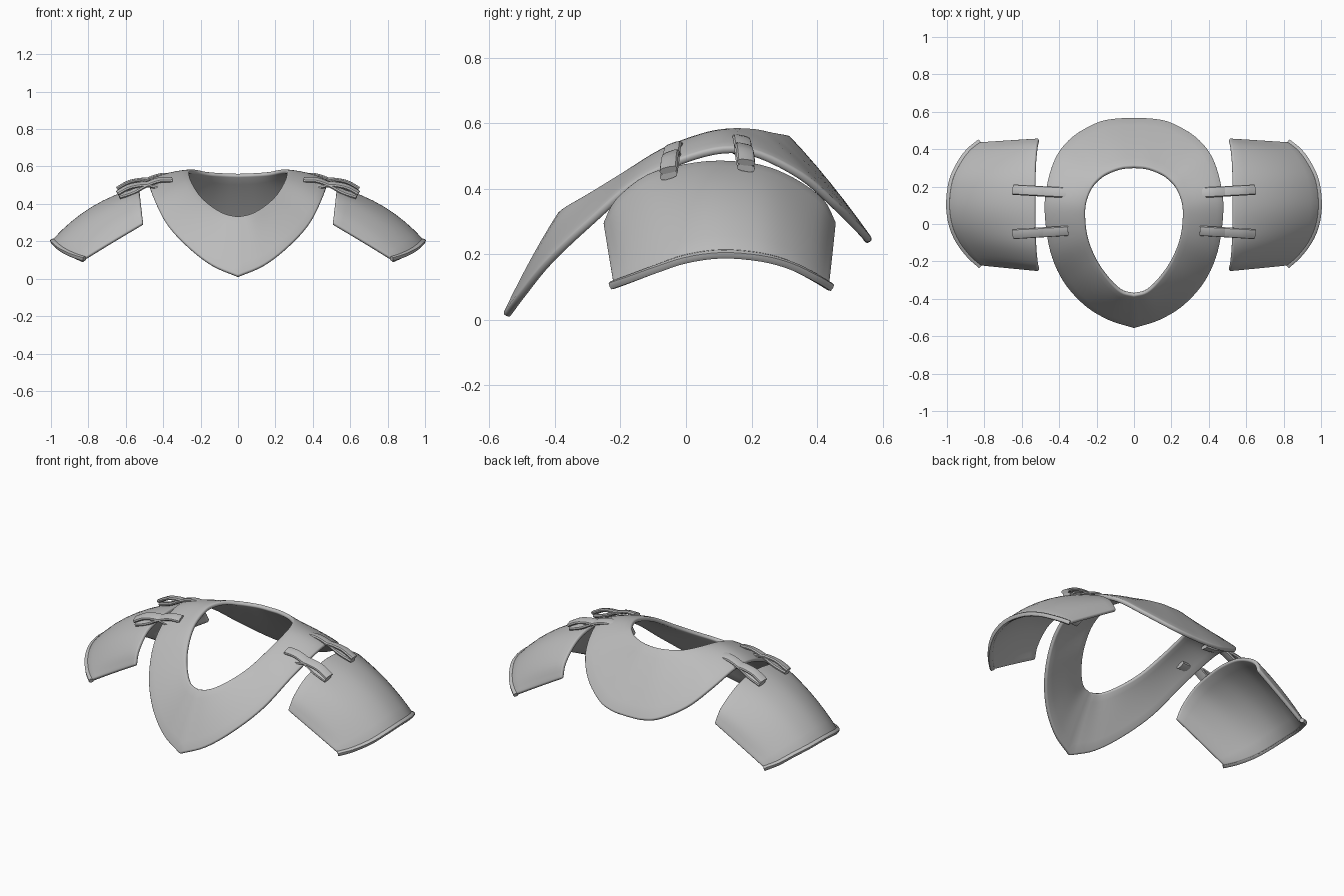
import bpy, bmesh, math
from mathutils import Vector

if "Cube" in bpy.data.objects:
    bpy.data.objects.remove(bpy.data.objects["Cube"])

grey = bpy.data.materials.new("plain grey")
grey.diffuse_color = (0.5, 0.5, 0.5, 1)
grey.use_nodes = True
grey.node_tree.nodes["Principled BSDF"].inputs["Base Color"].default_value = grey.diffuse_color


def spline(pts, n):
    """Smooth curve through pts, n steps per span, straight open ends."""
    p = [Vector(q) for q in pts]
    p = [2 * p[0] - p[1]] + p + [2 * p[-1] - p[-2]]
    out = []
    for i in range(1, len(p) - 2):
        a, b, c, d = p[i - 1:i + 3]
        for k in range(n):
            t = k / n
            out.append(0.5 * (2 * b + (c - a) * t + (2 * a - 5 * b + 4 * c - d) * t * t
                              + (3 * b - a - 3 * c + d) * t ** 3))
    return out + [p[-2]]


def finish(name, bm):
    me = bpy.data.meshes.new(name)
    bm.to_mesh(me)
    bm.free()
    me.materials.append(grey)
    ob = bpy.data.objects.new(name, me)
    bpy.context.collection.objects.link(ob)
    bpy.context.view_layer.objects.active = ob
    ob.select_set(True)
    bpy.ops.object.shade_smooth_by_angle(angle=math.radians(40))
    ob.select_set(False)
    mir = ob.modifiers.new("mirror", 'MIRROR')
    mir.merge_threshold = 0.002
    return ob


def shell(name, rows, thickness):
    """Curved sheet through rows of points, thickened below with a rounded rim."""
    bm = bmesh.new()
    vs = [[bm.verts.new(p) for p in r] for r in rows]
    for r, s in zip(vs, vs[1:]):
        for i in range(len(r) - 1):
            bm.faces.new((r[i], r[i + 1], s[i + 1], s[i]))
    bm.normal_update()
    if sum(f.normal.z * f.calc_area() for f in bm.faces) < 0:
        bmesh.ops.reverse_faces(bm, faces=bm.faces)
    ob = finish(name, bm)
    sol = ob.modifiers.new("thickness", 'SOLIDIFY')
    sol.thickness, sol.offset = thickness, -1
    bev = ob.modifiers.new("rim", 'BEVEL')
    bev.width, bev.segments, bev.angle_limit = thickness * 0.4, 3, math.radians(50)
    return ob


# collar: half of the outer edge and of the neck opening, front to back
outer = spline([(0, -.56, .015), (.14, -.515, .075), (.27, -.435, .175), (.38, -.31, .295),
                (.45, -.15, .43), (.48, .05, .515), (.47, .2, .52), (.42, .36, .445),
                (.33, .47, .35), (.2, .545, .275), (.1, .567, .25), (0, .57, .245)], 5)
neck = spline([(0, -.385, .335), (.07, -.365, .35), (.14, -.295, .39), (.205, -.195, .45),
               (.25, -.07, .525), (.262, .05, .57), (.253, .13, .585), (.222, .205, .585),
               (.17, .26, .575), (.115, .29, .57), (.06, .307, .567), (0, .312, .565)], 5)
rows = []
for k in range(7):
    t = k / 6
    rows.append([a.lerp(b, t) + Vector((0, 0, .05 * t * (1 - t))) for a, b in zip(neck, outer)])
shell("collar", rows, .024)

# shoulder guards: arched sheet from the inner arch to the lower outer arch
inner_arch = spline([(.51, -.255, .295), (.52, -.215, .37), (.528, -.12, .445), (.53, 0, .478),
                     (.53, .11, .488), (.53, .23, .475), (.528, .33, .435),
                     (.52, .42, .37), (.51, .46, .295)], 4)
lower_arch = spline([(.825, -.225, .11), (.885, -.17, .13), (.945, -.09, .16), (.982, 0, .19),
                     (.995, .11, .205), (.98, .23, .195), (.94, .32, .17),
                     (.89, .39, .135), (.83, .44, .105)], 4)
rows = []
for k in range(9):
    t = k / 8
    row = []
    for j, (a, b) in enumerate(zip(inner_arch, lower_arch)):
        arch = math.sin(math.pi * j / (len(inner_arch) - 1))
        bulge = 4 * t * (1 - t) * .038 * arch
        row.append(a.lerp(b, t) + Vector((bulge * .5, 0, bulge)))
    rows.append(row)
shell("shoulder_guard", rows, .022)

# raised bead along the edge of the shoulder guard


def sweep(name, path, side, width, height, n=10):
    """Rounded flat band along path; side is the direction of its width."""
    bm = bmesh.new()
    rings = []
    for i, p in enumerate(path):
        tan = (path[min(i + 1, len(path) - 1)] - path[max(i - 1, 0)]).normalized()
        s = (side - tan * side.dot(tan)).normalized()
        up = tan.cross(s)
        ring = []
        for k in range(n):
            a = 2 * math.pi * k / n
            c, d = math.cos(a), math.sin(a)
            ring.append(bm.verts.new(p + s * math.copysign(abs(c) ** .7, c) * width / 2
                                     + up * math.copysign(abs(d) ** .7, d) * height / 2))
        rings.append(ring)
    for r, q in zip(rings, rings[1:]):
        for k in range(n):
            bm.faces.new((r[k], r[(k + 1) % n], q[(k + 1) % n], q[k]))
    bm.faces.new(rings[0])
    bm.faces.new(rings[-1])
    bmesh.ops.recalc_face_normals(bm, faces=bm.faces)
    return finish(name, bm)


sweep("lower_bead", [p + Vector((-.004, 0, -.004)) for p in lower_arch],
      Vector((.5, 0, 1)), .026, .026, 8)

# crossed laces joining the collar to the shoulder guards
over = [(.352, .535), (.42, .532), (.49, .507), (.56, .47), (.635, .445)]
under = [(.36, .492), (.42, .495), (.49, .51), (.56, .502), (.60, .488), (.645, .462)]
for label, y0, slope, lift, tilt in (("front", -.045, -.06, -.005, .35),
                                     ("rear", .175, .06, .018, -.2)):
    side = Vector((0, 1, tilt))
    for strand, pts in (("over", over), ("under", under)):
        path = spline([(x, y0 + slope * (x - .5), z + lift) for x, z in pts], 4)
        sweep(f"{label}_lace_{strand}", path, side, .056, .022)
